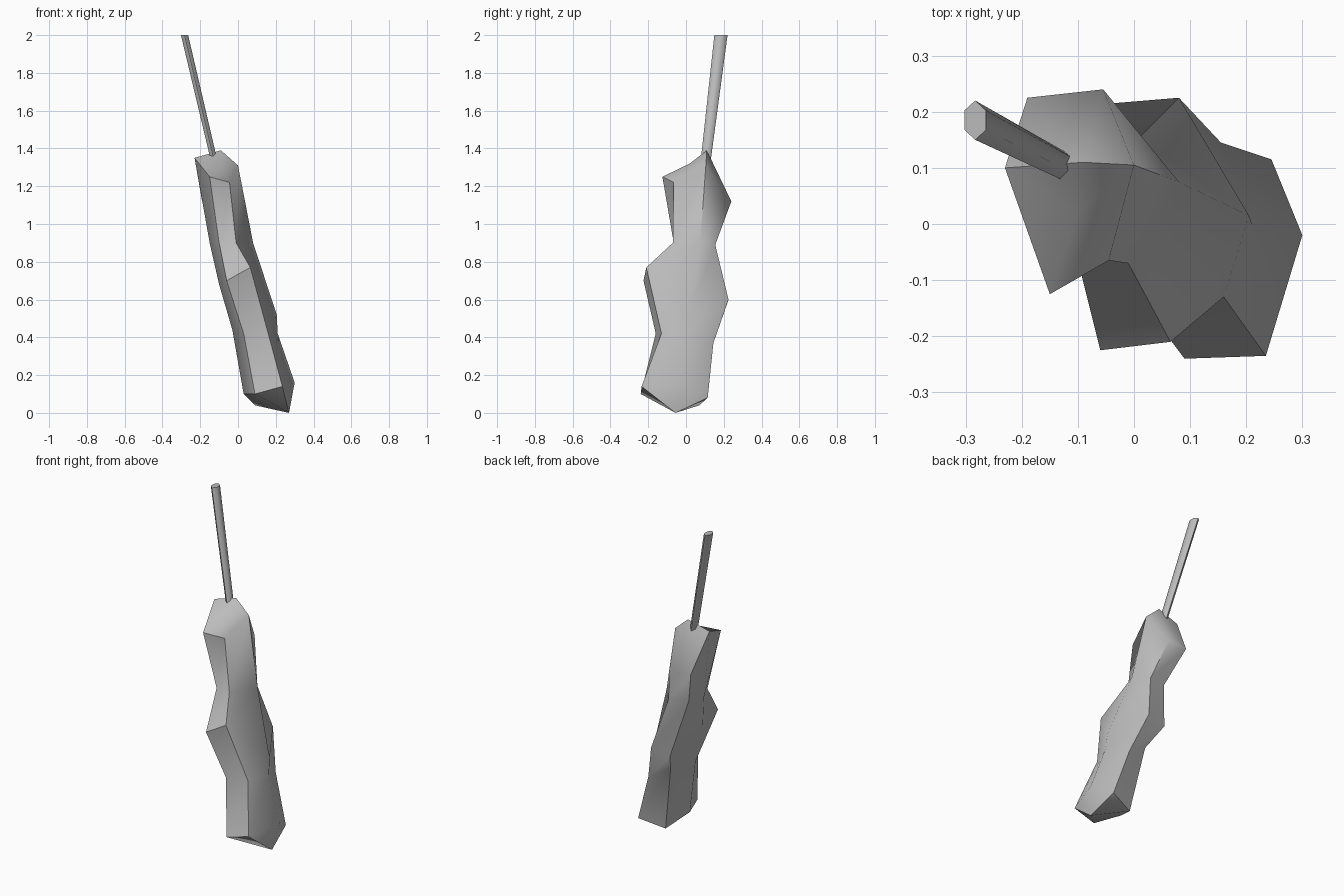
import bpy, bmesh, math
from mathutils import Vector

cube = bpy.data.objects.get("Cube")
if cube:
    bpy.data.objects.remove(cube, do_unlink=True)

grey = bpy.data.materials.new("plain_grey")
GREY = (0.5, 0.5, 0.5, 1)
grey.use_nodes = True
grey.diffuse_color = GREY
grey.node_tree.nodes["Principled BSDF"].inputs["Base Color"].default_value = GREY


def loft(bm, rings):
    """Bridge rings of equal size and return the vertex rings."""
    loops = [[bm.verts.new(p) for p in ring] for ring in rings]
    for a, b in zip(loops, loops[1:]):
        n = len(a)
        for i in range(n):
            j = (i + 1) % n
            bm.faces.new((a[i], a[j], b[j], b[i]))
    return loops


def finish(bm, name, angle):
    bmesh.ops.recalc_face_normals(bm, faces=bm.faces)
    mesh = bpy.data.meshes.new(name)
    bm.to_mesh(mesh)
    bm.free()
    obj = bpy.data.objects.new(name, mesh)
    mesh.materials.append(grey)
    bpy.context.collection.objects.link(obj)
    bpy.ops.object.select_all(action='DESELECT')
    obj.select_set(True)
    bpy.context.view_layer.objects.active = obj
    bpy.ops.object.shade_smooth_by_angle(angle=math.radians(angle))
    return obj


# Lumpy six-sided body: each ring runs left, front pair, right, back pair
body_rings = [
    [(.03, -.08, .1), (.09, -.24, .1), (.235, -.235, .14),
     (.3, -.02, .16), (.245, .115, .08), (.09, .07, .04)],
    [(-.03, -.05, .44), (.03, -.16, .42), (.16, -.13, .42),
     (.21, 0, .42), (.155, .145, .37), (.02, .12, .45)],
    [(-.1, -.02, .68), (-.06, -.225, .7), (.065, -.21, .77),
     (.205, .015, .52), (.08, .225, .6), (-.04, .215, .57)],
    [(-.15, .04, .9), (-.1, -.065, .9), (-.01, -.07, .9),
     (.08, .075, .9), (.01, .155, .89), (-.11, .13, .9)],
    [(-.23, .1, 1.35), (-.15, -.125, 1.25), (-.045, -.065, 1.22),
     (0, .105, 1.31), (-.055, .24, 1.12), (-.19, .225, 1.12)],
]
bm = bmesh.new()
loops = loft(bm, body_rings)

# Pointed underside
tip = bm.verts.new((.27, -.055, 0))
base = loops[0]
for i in range(6):
    bm.faces.new((base[i], tip, base[(i + 1) % 6]))

# Top with a peak at the back and a shallow dip in front
left, front_l, front_r, right, back_r, back_l = loops[-1]
peak = bm.verts.new((-.09, .11, 1.39))
dip = bm.verts.new((-.1, .02, 1.32))
for a, b, c in ((left, front_l, dip), (front_l, front_r, dip), (front_r, right, dip),
                (right, peak, dip), (peak, left, dip), (right, back_r, peak),
                (back_r, back_l, peak), (back_l, left, peak)):
    bm.faces.new((a, b, c))
finish(bm, "body", 50)

# Flattened six-sided stick, widening slightly upward
def stick_ring(centre, rx, ry):
    return [Vector(centre) + Vector((rx * math.cos(t), ry * math.sin(t), 0))
            for t in (math.radians(30 + 60 * k) for k in range(6))]

bm = bmesh.new()
ends = loft(bm, [stick_ring((-.118, .1, 1.3), .02, .026),
                 stick_ring((-.283, .185, 2), .022, .035)])
for ring in ends:
    bm.faces.new(ring)
finish(bm, "stick", 65)
